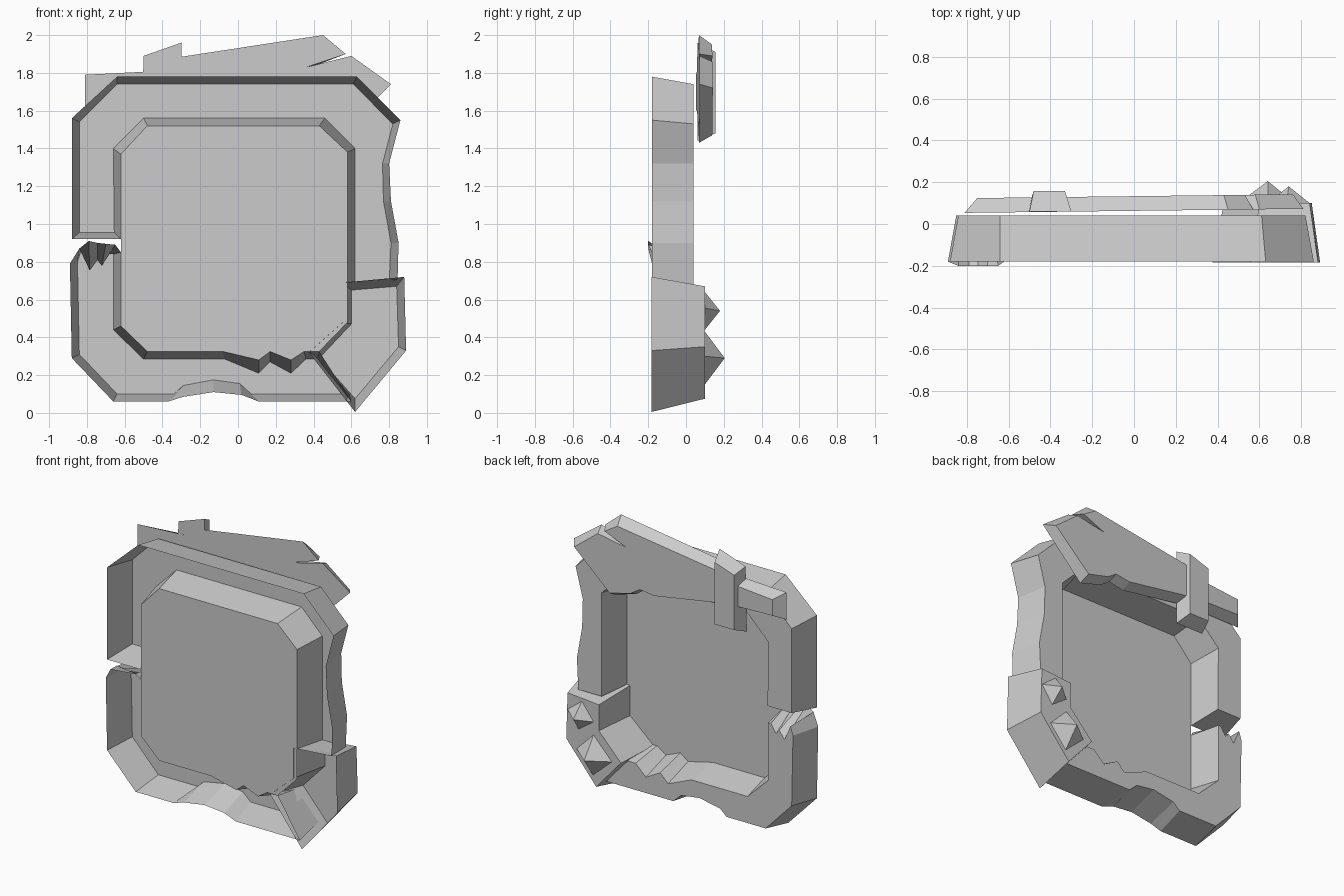
import bpy, bmesh


def loft(name, front, back, yf, yb, slope=0.0, closed=False):
    """Join a front and a back (x, z) outline; a third value overrides y."""
    bm = bmesh.new()

    def ring(points, y):
        return [bm.verts.new((p[0], p[2] if len(p) > 2 else y + slope * p[0], p[1]))
                for p in points]
    f, b = ring(front, yf), ring(back, yb)
    n = len(f)
    caps = [bm.faces.new(f)]
    if closed:
        caps.append(bm.faces.new(b[::-1]))
    for i in range(n):
        j = (i + 1) % n
        bm.faces.new((f[j], f[i], b[i], b[j]))
    bmesh.ops.recalc_face_normals(bm, faces=bm.faces)
    bmesh.ops.triangulate(bm, faces=[c for c in caps if len(c.verts) > 4])
    return finish(name, bm)


def finish(name, bm):
    me = bpy.data.meshes.new(name)
    bm.to_mesh(me)
    bm.free()
    ob = bpy.data.objects.new(name, me)
    bpy.context.collection.objects.link(ob)
    return ob


def spike(name, base, tip, y):
    """Four-sided stud on the corner plate."""
    bm = bmesh.new()
    vs = [bm.verts.new((x, y, z)) for x, z in base]
    t = bm.verts.new(tip)
    bm.faces.new(vs)
    for i in range(4):
        bm.faces.new((vs[i], vs[(i + 1) % 4], t))
    bmesh.ops.recalc_face_normals(bm, faces=bm.faces)
    return finish(name, bm)


FRONT, BACK = 0.04, -0.18

# Upper frame: left break, over the top, down to the corner plate
loft("upper_frame",
     [(-.84, .955), (-.84, 1.54), (-.64, 1.74), (.61, 1.74), (.82, 1.53), (.765, 1.32),
      (.77, 1.12), (.81, .90), (.80, .68),
      (.62, .68), (.62, 1.40), (.46, 1.56), (-.50, 1.56), (-.66, 1.40), (-.655, .955)],
     [(-.88, .92), (-.88, 1.56), (-.64, 1.78), (.63, 1.78), (.86, 1.55), (.80, 1.32),
      (.81, 1.12), (.85, .90), (.845, .71),
      (.58, .69), (.58, 1.38), (.43, 1.52), (-.48, 1.52), (-.62, 1.37), (-.62, .92)],
     FRONT, BACK)

# Lower frame: corner plate, chipped bottom, up to the jagged break
chips_back = [(.43, .325), (.35, .325), (.28, .28), (.17, .325), (.11, .28),
              (-.08, .325), (-.48, .325), (-.62, .46)]
loft("lower_frame",
     [(-.85, .80), (-.84, .31), (-.64, .10), (-.34, .10), (-.29, .145), (-.13, .175),
      (.01, .155), (.07, .10), (.59, .10),
      (.42, .285), (.36, .285), (.28, .21), (.17, .27), (.11, .21),
      (-.07, .285), (-.50, .285), (-.66, .44), (-.66, .84),
      (-.68, .84), (-.72, .78), (-.745, .81), (-.785, .755), (-.83, .86)],
     [(-.89, .79), (-.88, .29), (-.66, .06), (-.37, .06), (-.29, .085), (-.13, .11),
      (.02, .095), (.11, .06), (.60, .06)] + chips_back +
     [(-.62, .85), (-.65, .89, -.20), (-.70, .895, -.20), (-.745, .90, -.20),
      (-.79, .91, -.20), (-.84, .87, -.20)],
     FRONT, BACK)

# Recessed flat panel
bm = bmesh.new()
outline = [(-.62, 1.37), (-.48, 1.52), (.43, 1.52), (.58, 1.38), (.58, .48)] + chips_back
panel = bm.faces.new([bm.verts.new((x, BACK, z)) for x, z in outline])
if panel.normal.y < 0:
    panel.normal_flip()
bmesh.ops.triangulate(bm, faces=bm.faces)
finish("recessed_panel", bm)

# Corner plate with two studs
loft("corner_plate",
     [(.60, .65), (.84, .67), (.85, .35), (.62, .075), (.43, .29), (.60, .47)],
     [(.555, .69), (.88, .72), (.89, .33), (.62, .005), (.375, .32), (.555, .48)],
     .10, -.183)
spike("large_stud", [(.64, .43), (.77, .30), (.645, .15), (.50, .28)], (.64, .205, .29), .10)
spike("small_stud", [(.73, .64), (.84, .555), (.755, .44), (.64, .52)], (.74, .18, .54), .10)

# Splintered board across the top
loft("broken_board",
     [(-.75, 1.64), (-.75, 1.75), (-.42, 1.78), (-.40, 1.83), (.43, 1.95), (.53, 1.89),
      (.36, 1.82), (.58, 1.86), (.76, 1.72), (.49, 1.47), (.33, 1.51), (.26, 1.555),
      (.15, 1.54), (-.40, 1.63)],
     [(-.81, 1.60), (-.81, 1.79), (-.42, 1.81), (-.40, 1.87), (.45, 2.0), (.57, 1.90),
      (.36, 1.83), (.60, 1.89), (.81, 1.74), (.50, 1.43), (.33, 1.48), (.26, 1.53),
      (.15, 1.51), (-.40, 1.60)],
     .133, .063, slope=.012, closed=True)

# Strap holding the board
loft("board_strap",
     [(-.48, 1.86), (-.33, 1.91), (-.33, 1.48), (-.48, 1.48)],
     [(-.50, 1.89), (-.30, 1.96), (-.30, 1.44), (-.51, 1.44)],
     .157, .06, closed=True)
